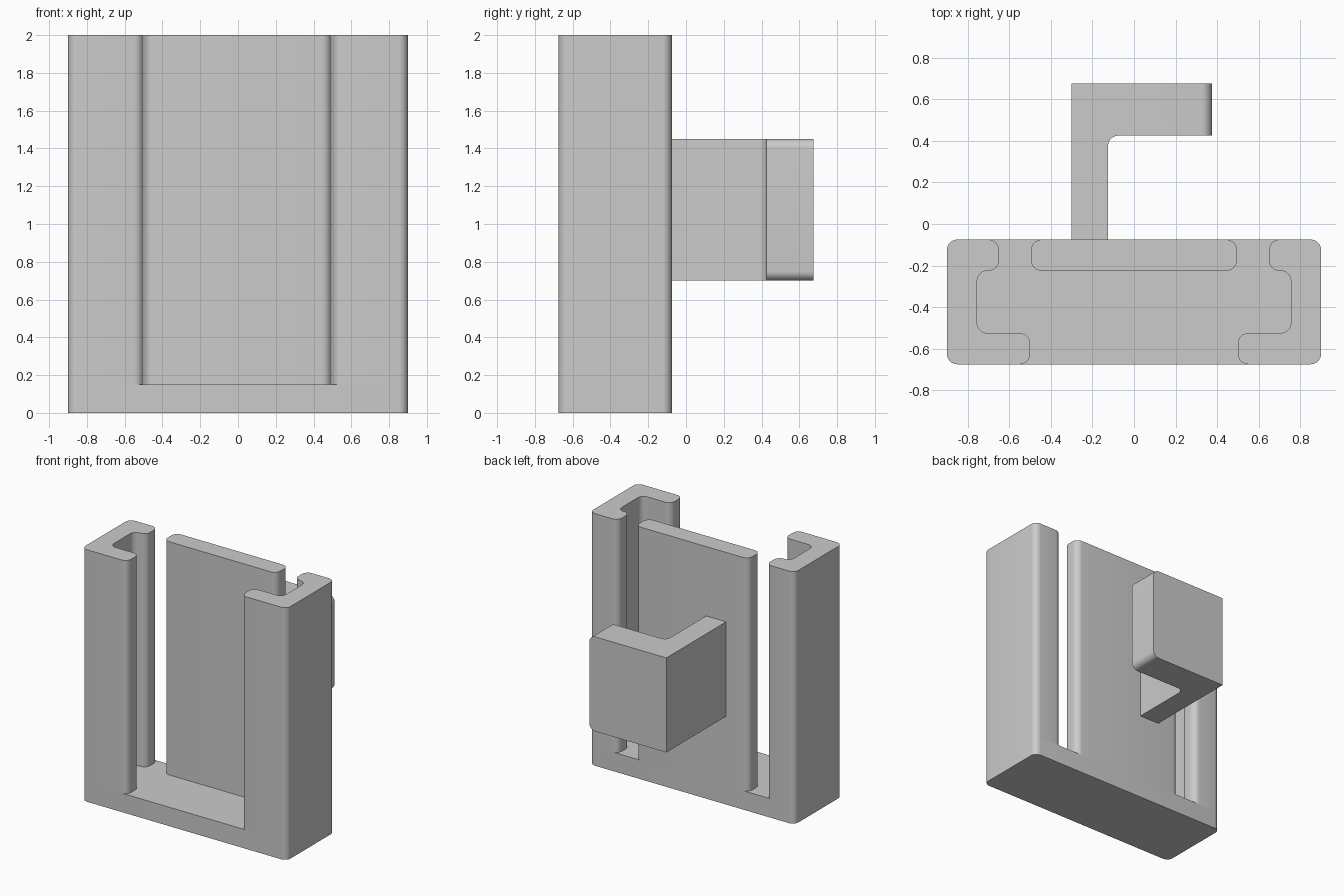
import bpy
import bmesh
import math
from mathutils import Vector

cube = bpy.data.objects.get("Cube")
if cube:
    bpy.data.objects.remove(cube, do_unlink=True)

RADIUS = 0.05
STEPS = 8
FLOOR = 0.15
TOP = 2.0

grey = bpy.data.materials.new("plain grey")
grey.use_nodes = True
colour = (0.6, 0.6, 0.6, 1)
grey.diffuse_color = colour
grey.node_tree.nodes["Principled BSDF"].inputs["Base Color"].default_value = colour


def rounded(points, sharp=()):
    """Round every right-angled corner of an outline except the sharp ones."""
    outline = []
    for i, point in enumerate(points):
        p = Vector(point)
        if i in sharp:
            outline.append(p)
            continue
        a = (Vector(points[i - 1]) - p).normalized() * RADIUS
        b = (Vector(points[(i + 1) % len(points)]) - p).normalized() * RADIUS
        for s in range(STEPS + 1):
            t = math.pi / 2 * s / STEPS
            outline.append(p + a * (1 - math.sin(t)) + b * (1 - math.cos(t)))
    return outline


def prism(name, outline, low, high, bottom=True, bevel_x=None):
    """Extrude an outline upward, optionally rounding the rims at bevel_x."""
    bm = bmesh.new()
    lower = [bm.verts.new((p.x, p.y, low)) for p in outline]
    upper = [bm.verts.new((p.x, p.y, high)) for p in outline]
    bm.faces.new(upper)
    if bottom:
        bm.faces.new(lower[::-1])
    for i in range(len(outline)):
        j = (i + 1) % len(outline)
        bm.faces.new((lower[i], lower[j], upper[j], upper[i]))
    bmesh.ops.recalc_face_normals(bm, faces=bm.faces)
    if bevel_x is not None:
        rims = [e for e in bm.edges
                if all(abs(v.co.x - bevel_x) < 1e-4 for v in e.verts)
                and abs(e.verts[0].co.z - e.verts[1].co.z) < 1e-4]
        bmesh.ops.bevel(bm, geom=rims, offset=RADIUS, segments=STEPS,
                        profile=0.5, affect='EDGES')
    mesh = bpy.data.meshes.new(name)
    bm.to_mesh(mesh)
    bm.free()
    mesh.materials.append(grey)
    obj = bpy.data.objects.new(name, mesh)
    bpy.context.collection.objects.link(obj)
    bpy.ops.object.select_all(action='DESELECT')
    obj.select_set(True)
    bpy.context.view_layer.objects.active = obj
    bpy.ops.object.shade_smooth_by_angle(angle=math.radians(30))
    return obj


def box(half, front, back):
    return [(-half, front), (half, front), (half, back), (-half, back)]


# Solid base and the flat panel standing on its back edge
FRONT, BACK = -0.675, -0.075
prism("base", rounded(box(0.9, FRONT, BACK)), 0, FLOOR)
prism("back_panel", rounded(box(0.495, -0.225, BACK)), FLOOR, TOP, bottom=False)

# C-shaped side rails with a long front lip and a short back lip
rail = [(0.9, FRONT), (0.9, BACK), (0.65, BACK), (0.65, -0.225),
        (0.755, -0.225), (0.755, -0.525), (0.5, -0.525), (0.5, FRONT)]
for name, side in (("left_rail", 1), ("right_rail", -1)):
    prism(name, rounded([(x * side, y) for x, y in rail][::side]),
          FLOOR, TOP, bottom=False)

# L-shaped hook behind the panel, filleted inside, rounded at its tip
hook = [(-0.3, BACK), (-0.125, BACK), (-0.125, 0.425),
        (0.375, 0.425), (0.375, 0.675), (-0.3, 0.675)]
prism("hook", rounded(hook, sharp=(0, 1, 3, 4, 5)), 0.7, 1.45, bevel_x=0.375)
